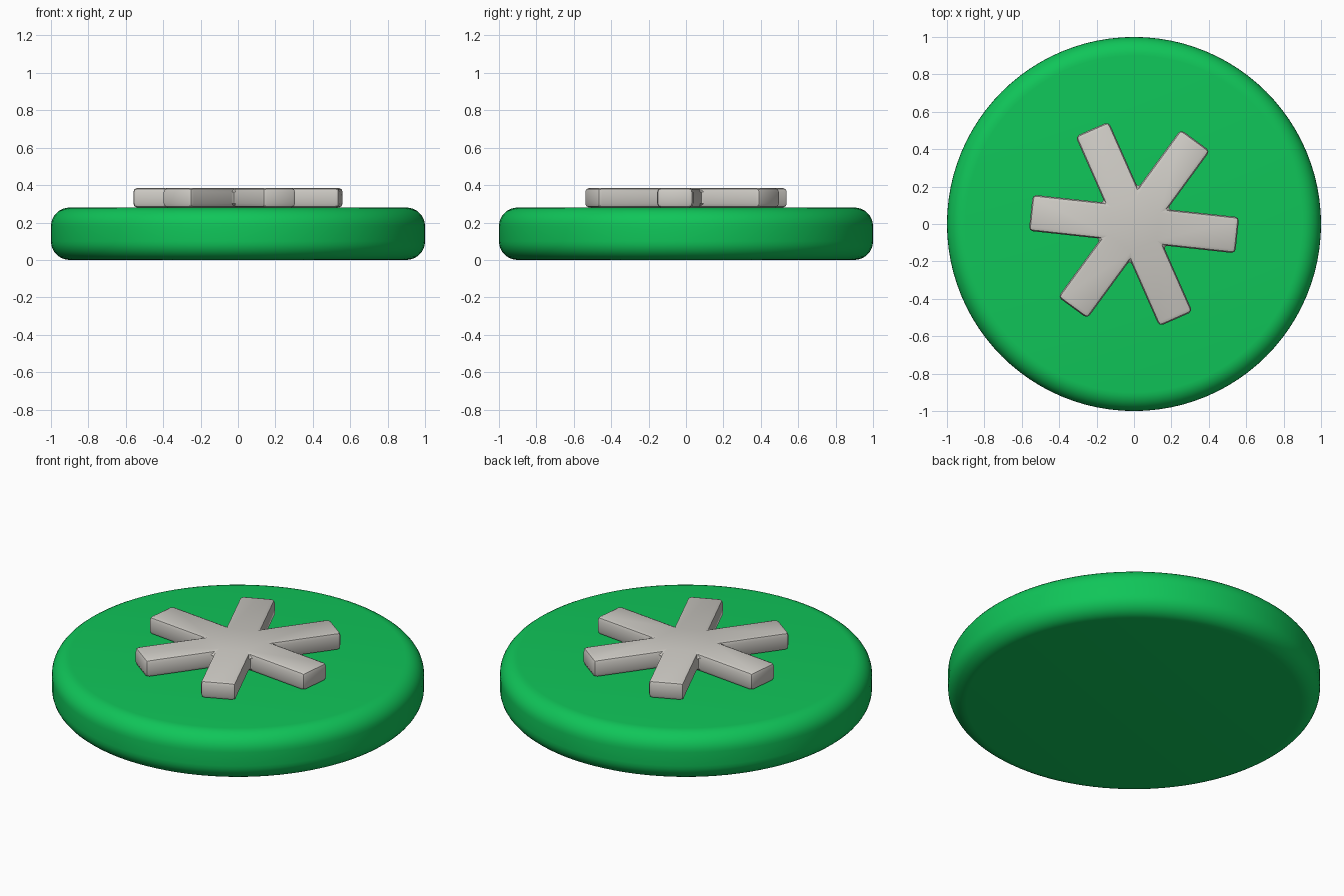
import bpy, bmesh
from math import radians, cos, sin, pi
from mathutils import Matrix, Vector

cube = bpy.data.objects.get("Cube")
if cube:
    bpy.data.objects.remove(cube)


def material(name, colour):
    mat = bpy.data.materials.new(name)
    mat.use_nodes = True
    mat.diffuse_color = colour
    mat.node_tree.nodes["Principled BSDF"].inputs["Base Color"].default_value = colour
    return mat


def finish(name, bm, mat, bevel, segments, angle):
    """Turn a bmesh into a bevelled, smooth shaded object."""
    bmesh.ops.recalc_face_normals(bm, faces=bm.faces)
    mesh = bpy.data.meshes.new(name)
    bm.to_mesh(mesh)
    bm.free()
    obj = bpy.data.objects.new(name, mesh)
    bpy.context.collection.objects.link(obj)
    mesh.materials.append(mat)
    mod = obj.modifiers.new("rounded_edges", "BEVEL")
    mod.width = bevel
    mod.segments = segments
    mod.limit_method = "ANGLE"
    mod.angle_limit = radians(30)
    bpy.ops.object.select_all(action="DESELECT")
    obj.select_set(True)
    bpy.context.view_layer.objects.active = obj
    bpy.ops.object.modifier_apply(modifier=mod.name)
    bpy.ops.object.shade_smooth_by_angle(angle=radians(angle))
    return obj


green = material("green", (0.005, 0.56, 0.1, 1))
pale_grey = material("pale_grey", (0.62, 0.6, 0.56, 1))

# Round body with soft rims
height = 0.28
bm = bmesh.new()
bmesh.ops.create_cone(bm, cap_ends=True, segments=96, radius1=1, radius2=1,
                      depth=height, matrix=Matrix.Translation((0, 0, height / 2)))
finish("disc_body", bm, green, 0.1, 8, 40)

# Six-armed emblem: one outline, two tip corners and one valley per arm
half_width, reach, thickness = 0.097, 0.555, 0.105
bm = bmesh.new()
outline = []
for i in range(6):
    turn = radians(-6.2) + i * pi / 3
    spin = Matrix.Rotation(turn, 3, "Z")
    for side in (-1, 1):
        outline.append(bm.verts.new(spin @ Vector((reach, side * half_width, height))))
    valley = turn + pi / 6
    outline.append(bm.verts.new((2 * half_width * cos(valley),
                                 2 * half_width * sin(valley), height)))
base = bm.faces.new(outline)
top = bmesh.ops.extrude_face_region(bm, geom=[base], use_keep_orig=True)
bmesh.ops.translate(bm, vec=(0, 0, thickness),
                    verts=[v for v in top["geom"] if isinstance(v, bmesh.types.BMVert)])
finish("six_armed_emblem", bm, pale_grey, 0.022, 2, 40)
